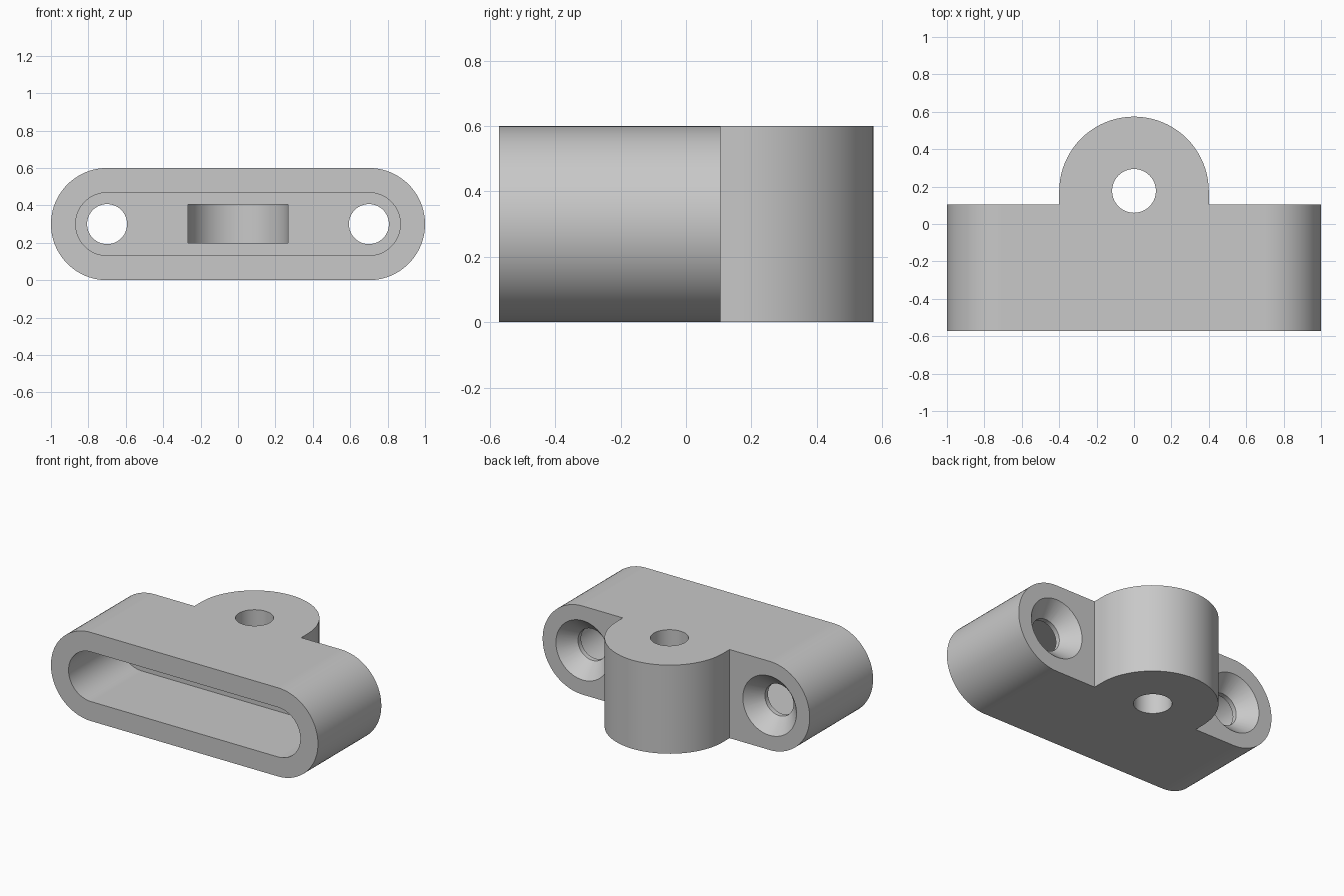
import bpy, bmesh
from math import pi, sin, cos, radians
from mathutils import Matrix, Vector

if "Cube" in bpy.data.objects:
    bpy.data.objects.remove(bpy.data.objects["Cube"], do_unlink=True)

FRONT, BACK = -0.573, 0.105      # ends of the main body
MID = 0.3                        # height of the centre line
SCREW_X = 0.7                    # screw holes and rounded ends
FLOOR = -0.03                    # bottom of the front pocket
PIVOT_Y, PIVOT_R = 0.174, 0.4    # rear lug

grey = bpy.data.materials.new("plain grey")
grey.use_nodes = True
colour = (0.58, 0.58, 0.58, 1)
grey.diffuse_color = colour
grey.node_tree.nodes["Principled BSDF"].inputs["Base Color"].default_value = colour


def finish(name, bm):
    bmesh.ops.recalc_face_normals(bm, faces=bm.faces)
    mesh = bpy.data.meshes.new(name)
    bm.to_mesh(mesh)
    bm.free()
    mesh.materials.append(grey)
    obj = bpy.data.objects.new(name, mesh)
    bpy.context.collection.objects.link(obj)
    return obj


def arc(cx, cy, r, start, end, steps=40):
    return [(cx + r * cos(start + (end - start) * i / steps),
             cy + r * sin(start + (end - start) * i / steps)) for i in range(steps + 1)]


def prism(name, outline, place, low, high):
    """Extrude a flat outline from low to high; place(u, v, w) gives a point."""
    bm = bmesh.new()
    face = bm.faces.new([bm.verts.new(place(u, v, low)) for u, v in outline])
    grown = bmesh.ops.extrude_face_region(bm, geom=[face])["geom"]
    shift = Vector(place(0, 0, high)) - Vector(place(0, 0, low))
    bmesh.ops.translate(bm, vec=shift, verts=[g for g in grown if isinstance(g, bmesh.types.BMVert)])
    return finish(name, bm)


def along_y(u, v, w):
    return (u, w, v)


def along_z(u, v, w):
    return (u, v, w)


def stadium(r):
    return arc(SCREW_X, MID, r, -pi / 2, pi / 2) + arc(-SCREW_X, MID, r, pi / 2, 3 * pi / 2)


def tongue(r, start):
    """Straight sides from start, closed by a half circle round the pivot."""
    return [(-r, start), (r, start)] + arc(0, PIVOT_Y, r, 0, pi)


def round_cutter(name, r1, r2, depth, centre, axis):
    bm = bmesh.new()
    turn = Matrix.Rotation(radians(-90), 4, "X") if axis == "Y" else Matrix()
    bmesh.ops.create_cone(bm, cap_ends=True, segments=64, radius1=r1, radius2=r2, depth=depth,
                          matrix=Matrix.Translation(centre) @ turn)
    return finish(name, bm)


def combine(target, tool, operation):
    mod = target.modifiers.new(tool.name, "BOOLEAN")
    mod.operation, mod.solver, mod.object = operation, "EXACT", tool
    bpy.context.view_layer.objects.active = target
    bpy.ops.object.modifier_apply(modifier=mod.name)
    bpy.data.objects.remove(tool, do_unlink=True)


# Main body with the rear lug
bracket = prism("mounting_bracket", stadium(0.3), along_y, FRONT, BACK)
combine(bracket, prism("rear_lug", tongue(PIVOT_R, -0.2), along_z, 0, 0.6), "UNION")

# Front pocket, nut slot and vertical pivot hole
combine(bracket, prism("pocket", stadium(0.168), along_y, FRONT - 0.1, FLOOR), "DIFFERENCE")
combine(bracket, prism("nut_slot", tongue(0.268, FLOOR - 0.1), along_z, 0.198, 0.404), "DIFFERENCE")
combine(bracket, round_cutter("pivot_hole", 0.117, 0.117, 1, (0, PIVOT_Y + 0.003, MID), "Z"), "DIFFERENCE")

# Countersunk screw holes, opening to the back
for x in (-SCREW_X, SCREW_X):
    combine(bracket, round_cutter("screw_hole", 0.107, 0.107, 0.4, (x, 0.05, MID), "Y"), "DIFFERENCE")
    combine(bracket, round_cutter("countersink", 0.1, 0.21, 0.12, (x, BACK - 0.05, MID), "Y"), "DIFFERENCE")

# Smooth curves, crisp edges
bpy.ops.object.select_all(action="DESELECT")
bracket.select_set(True)
bpy.context.view_layer.objects.active = bracket
bpy.ops.object.shade_smooth_by_angle(angle=radians(30))
weighted = bracket.modifiers.new("clean_normals", "WEIGHTED_NORMAL")
weighted.keep_sharp = True
